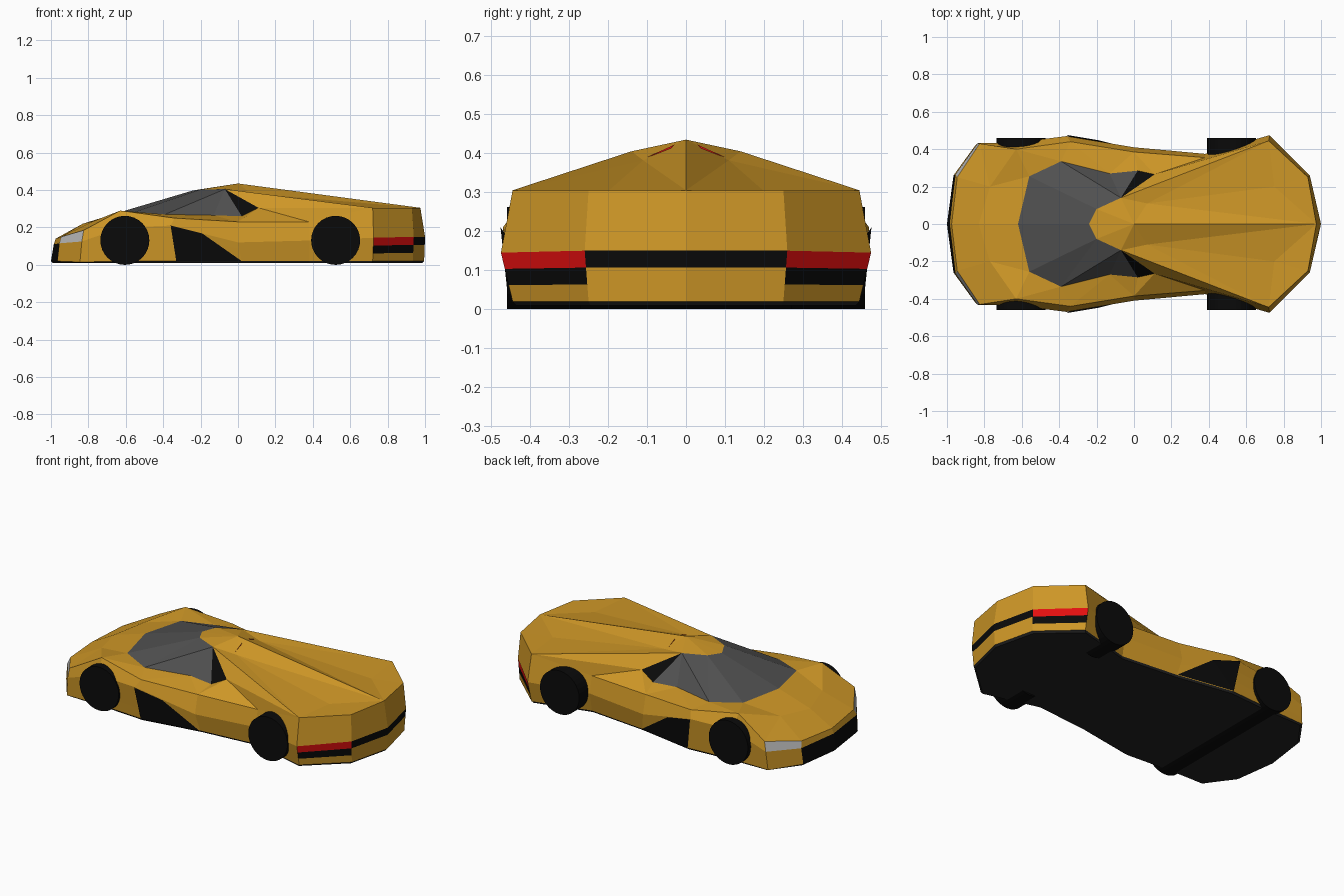
import bpy, bmesh
from math import pi
from mathutils import Vector, Matrix

cube = bpy.data.objects.get("Cube")
if cube:
    bpy.data.objects.remove(cube)


def material(name, r, g, b):
    m = bpy.data.materials.new(name)
    m.use_nodes = True
    m.diffuse_color = (r, g, b, 1)
    m.node_tree.nodes["Principled BSDF"].inputs["Base Color"].default_value = (r, g, b, 1)
    return m


PAINT, BLACK, GLASS, RED, LAMP, FLOOR = range(6)
mats = [material("ochre paint", .62, .31, .02),
        material("black trim", .003, .003, .003),
        material("tinted glass", .08, .08, .08),
        material("red lamp", .78, .005, .005),
        material("headlamp grey", .5, .5, .5),
        material("underbody grey", .016, .016, .016)]


def finish(name, bm):
    mesh = bpy.data.meshes.new(name)
    bm.to_mesh(mesh)
    bm.free()
    for m in mats:
        mesh.materials.append(m)
    obj = bpy.data.objects.new(name, mesh)
    bpy.context.collection.objects.link(obj)
    return obj


def mirrored(name, faces):
    """Build faces given as (points, colour) on the left half and mirror them."""
    bm = bmesh.new()
    for side in (1, -1):
        for points, colour in faces:
            verts = [bm.verts.new((p[0], p[1] * side, p[2])) for p in points[::side]]
            bm.faces.new(verts).material_index = colour
    bmesh.ops.remove_doubles(bm, verts=bm.verts, dist=.0005)
    bmesh.ops.recalc_face_normals(bm, faces=bm.faces)
    return finish(name, bm)


# Stations from nose to tail: shoulder, waist and sill points
stations = [
    ((-.975, 0, .14), (-.985, 0, .11), (-1, 0, .02)),
    ((-.945, .25, .15), (-.955, .265, .115), (-.965, .26, .02)),
    ((-.825, .43, .185), (-.835, .432, .125), (-.845, .425, .015)),
    ((-.63, .4, .29), (-.62, .437, .2), (-.62, .43, .02)),
    ((-.34, .44, .25), (-.36, .47, .21), (-.33, .45, .02)),
    ((0, .385, .23), (0, .41, .12), (.02, .39, .02)),
    ((.38, .355, .23), (.38, .375, .13), (.38, .355, .02)),
    ((.72, .445, .305), (.725, .475, .145), (.72, .445, .02)),
    ((.93, .25, .305), (.94, .26, .15), (.935, .25, .02)),
    ((.975, 0, .305), (1, 0, .15), (.995, 0, .02)),
]

# Wall columns: floor edge, sill, two bands, waist, shoulder
columns = []
for shoulder, waist, sill in stations:
    s, w = Vector(sill), Vector(waist)
    edge = Vector((s.x * .99, s.y * .98, .009))
    columns.append([edge, s, s.lerp(w, 1 / 3), s.lerp(w, 2 / 3), w, Vector(shoulder)])

# Painted bands by (segment, row): grille, headlamps, tail lamps, rear trim
painted = {(0, 1): BLACK, (0, 2): BLACK, (0, 3): BLACK, (1, 4): LAMP,
           (7, 2): BLACK, (7, 3): RED, (8, 3): BLACK}
faces = []
for i, (a, b) in enumerate(zip(columns, columns[1:])):
    for row in range(5):
        colour = FLOOR if row == 0 else painted.get((i, row), PAINT)
        faces.append(([a[row], b[row], b[row + 1], a[row + 1]], colour))
faces.append(([c[0] for c in columns], FLOOR))

# Upper surface points: hood, window line, roof edge and rear deck
S = [c[5] for c in columns]
hood_mid, hood_side = (-.83, 0, .22), (-.77, .2, .235)
W = [(-.62, 0, .285), (-.56, .255, .28), (-.39, .335, .27),
     (-.13, .27, .265), (.02, .285, .26), (.11, .265, .305)]
roof_front, roof_side = (-.24, 0, .398), (-.2, .08, .403)
pillar, apex = (-.07, .14, .405), (0, 0, .435)
scoop, valley = (.07, .11, .382), (.75, .2, .303)

# Hood and shoulders
for points in ([S[0], S[1], hood_side, hood_mid], [S[1], S[2], hood_side],
               [S[2], S[3], hood_side], [hood_side, S[3], W[1]],
               [hood_mid, hood_side, W[1], W[0]], [S[3], S[4], W[2]],
               [S[3], W[2], W[1]], [S[4], W[3], W[2]], [S[4], S[5], W[3]],
               [S[5], W[4], W[3]], [S[5], W[5], W[4]], [S[5], S[6], W[5]],
               [S[6], S[7], W[5]]):
    faces.append((points, PAINT))

# Roof and rear deck
for points in ([roof_front, roof_side, apex], [roof_side, pillar, apex],
               [pillar, scoop, apex], [W[5], S[7], pillar],
               [pillar, S[7], scoop], [scoop, S[7], valley],
               [scoop, valley, S[9]], [scoop, S[9], apex],
               [valley, S[7], S[8]], [valley, S[8], S[9]]):
    faces.append((points, PAINT))

# Canopy glass and dark rear quarter
for points in ([W[0], W[1], roof_side], [W[0], roof_side, roof_front],
               [W[1], W[2], roof_side], [W[2], pillar, roof_side],
               [W[2], W[3], pillar], [W[3], W[4], pillar]):
    faces.append((points, GLASS))
faces.append(([W[4], W[5], pillar], BLACK))
mirrored("body_shell", faces)

# Dark side intakes, laid just over the doors
out = Vector((0, .006, 0))
front, rear = columns[4], columns[5]
middle = front[4].lerp(rear[4], .47)
mirrored("side_intakes", [([front[4] + out, front[1] + out, middle + out], BLACK),
                          ([front[1] + out, rear[1] + out, middle + out], BLACK)])

# Small red vents behind the roof
mirrored("roof_vents", [([(.05, .108, .386), (.05, .03, .422), (.05, .06, .392)], RED)])


# Wheels
def wheel(name, x, y0, y1):
    bm = bmesh.new()
    place = Matrix.Translation((x, (y0 + y1) / 2, .131)) @ Matrix.Rotation(pi / 2, 4, 'X')
    bmesh.ops.create_cone(bm, cap_ends=True, segments=32, radius1=.131, radius2=.131,
                          depth=abs(y1 - y0), matrix=place)
    for f in bm.faces:
        f.material_index = BLACK
    finish(name, bm)


wheel("front_wheels", -.605, -.46, .46)
wheel("rear_left_wheel", .522, .27, .46)
wheel("rear_right_wheel", .522, -.46, -.27)
